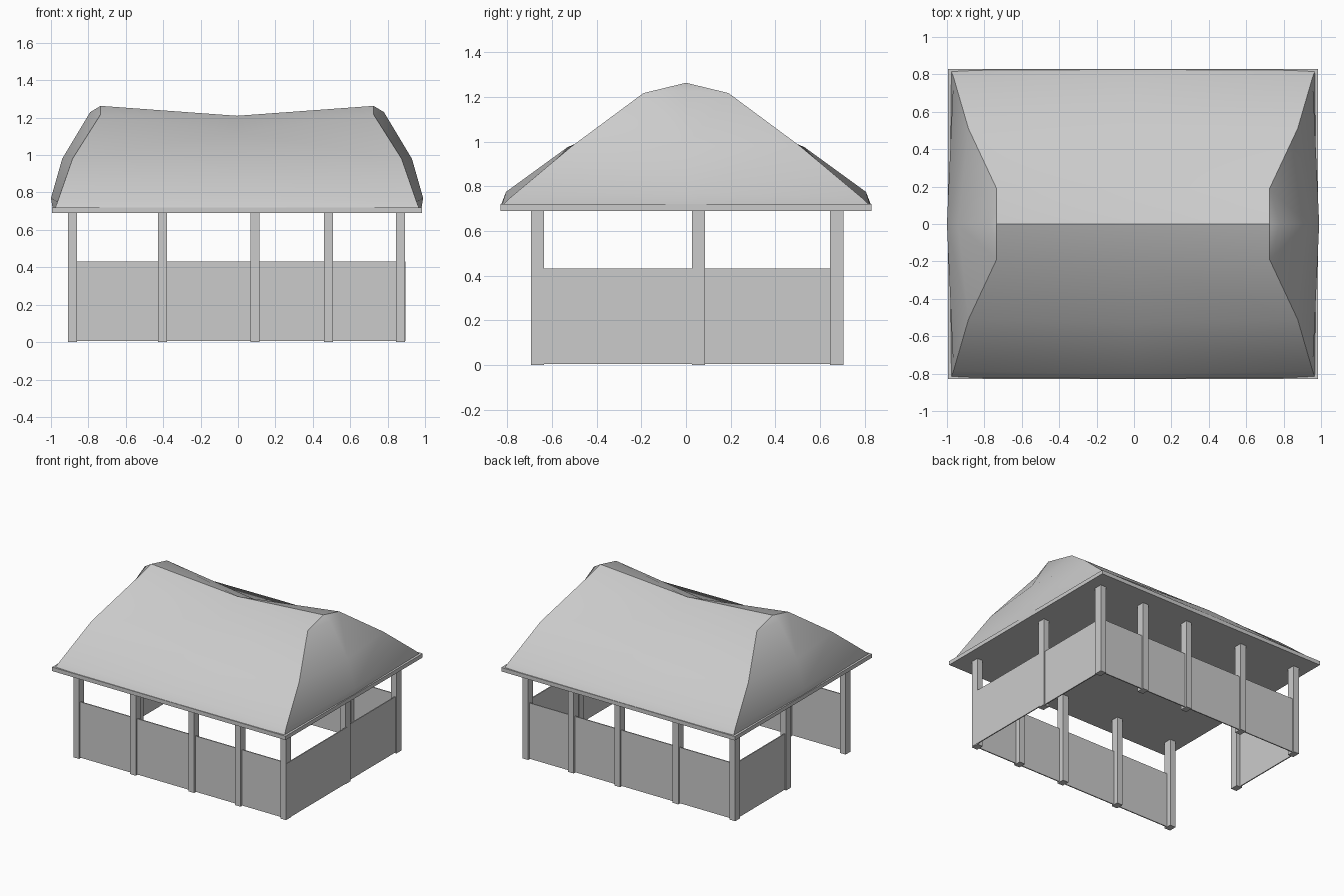
import bpy
import bmesh
from mathutils import Vector

cube = bpy.data.objects.get("Cube")
if cube:
    bpy.data.objects.remove(cube, do_unlink=True)

# One plain grey for the whole pavilion
GREY = (0.6, 0.6, 0.6, 1.0)
grey = bpy.data.materials.new("plain_grey")
grey.use_nodes = True
grey.diffuse_color = GREY
grey.node_tree.nodes["Principled BSDF"].inputs["Base Color"].default_value = GREY


def finish(name, bm):
    bmesh.ops.recalc_face_normals(bm, faces=bm.faces)
    mesh = bpy.data.meshes.new(name)
    bm.to_mesh(mesh)
    bm.free()
    mesh.materials.append(grey)
    obj = bpy.data.objects.new(name, mesh)
    bpy.context.collection.objects.link(obj)
    return obj


def box(name, low, high):
    low, high = Vector(low), Vector(high)
    bm = bmesh.new()
    bmesh.ops.create_cube(bm, size=1)
    bmesh.ops.scale(bm, vec=high - low, verts=bm.verts)
    bmesh.ops.translate(bm, vec=(low + high) / 2, verts=bm.verts)
    return finish(name, bm)


# Thatched roof: one quarter from three profiles, ridge to eave, then mirrored
middle = [(0, 0, 1.21), (0, .19, 1.12), (0, .53, .975), (0, .805, .775), (0, .83, .71)]
hip = [(.73, 0, 1.263), (.73, .19, 1.217), (.88, .51, .98), (.96, .785, .75), (.975, .825, .71)]
end = [hip[0], (.785, 0, 1.23), (.935, 0, .98), (.995, 0, .77), (.985, 0, .71)]

bm = bmesh.new()
columns = [[bm.verts.new(p) for p in line] for line in (middle, hip, end)]
for a, b in zip(columns, columns[1:]):
    for i in range(len(a) - 1):
        bm.faces.new((a[i], a[i + 1], b[i + 1], b[i]))
bmesh.ops.remove_doubles(bm, verts=bm.verts, dist=0.0001)
for axis in range(2):
    copy = bmesh.ops.duplicate(bm, geom=bm.verts[:] + bm.edges[:] + bm.faces[:])
    for item in copy["geom"]:
        if isinstance(item, bmesh.types.BMVert):
            item.co[axis] *= -1
    bmesh.ops.reverse_faces(bm, faces=[f for f in copy["geom"] if isinstance(f, bmesh.types.BMFace)])
    bmesh.ops.remove_doubles(bm, verts=bm.verts, dist=0.0001)
roof = finish("thatched_roof", bm)
roof.location.x = -0.005
bpy.context.view_layer.objects.active = roof
roof.select_set(True)
bpy.ops.object.shade_smooth_by_angle(angle=0.42)
roof.select_set(False)

# Flat slab closing the eaves
box("eave_slab", (-.995, -.83, .69), (.985, .83, .72))

# Posts along both long sides and halfway along the short ones
HALF_X, HALF_Y, TOP, WALL = .024, .03, .695, .432
POSTS_X = (-.886, -.404, .09, .484, .869)
FRONT, BACK, MID = -.664, .674, .056


def post(name, x, y):
    box(name, (x - HALF_X, y - HALF_Y, 0), (x + HALF_X, y + HALF_Y, TOP))


for i, x in enumerate(POSTS_X):
    post(f"front_post_{i + 1}", x, FRONT)
    post(f"back_post_{i + 1}", x, BACK)
post("left_middle_post", POSTS_X[-1], MID)
post("right_middle_post", POSTS_X[0], MID)

# Thin half-height walls, with an entrance in the front half of the right side
THIN = .004
for name, y in (("front_wall", FRONT - .012), ("back_wall", BACK + .012)):
    box(name, (POSTS_X[0], y - THIN, .005), (POSTS_X[-1], y + THIN, WALL))
for name, x, y0, y1 in (
    ("left_front_wall", POSTS_X[-1] + .022, FRONT - .02, MID),
    ("left_back_wall", POSTS_X[-1] + .01, MID, BACK),
    ("right_back_wall", POSTS_X[0] - .01, MID, BACK),
):
    box(name, (x - THIN, y0, .005), (x + THIN, y1, WALL))
